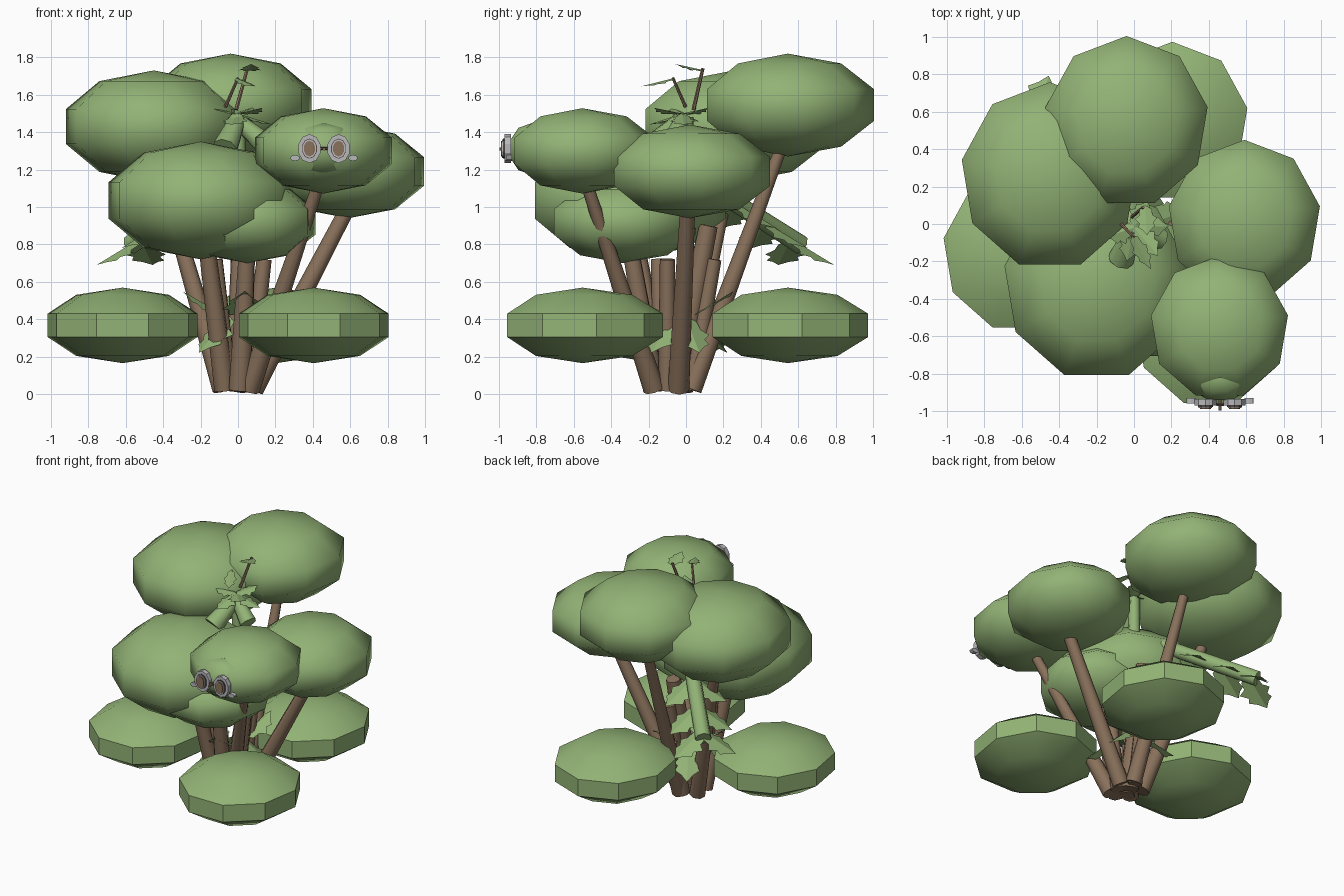
import bpy, math
from mathutils import Vector, Matrix

if "Cube" in bpy.data.objects:
    bpy.data.objects.remove(bpy.data.objects["Cube"])


def material(name, rgb):
    m = bpy.data.materials.new(name)
    m.diffuse_color = (*rgb, 1)
    m.use_nodes = True
    m.node_tree.nodes["Principled BSDF"].inputs["Base Color"].default_value = m.diffuse_color
    return m


GREEN = material("leaf green", (0.29, 0.45, 0.18))
BROWN = material("bark brown", (0.25, 0.165, 0.105))
GRAY = material("frame gray", (0.48, 0.48, 0.50))
DARK = material("dark trim", (0.10, 0.07, 0.06))


def finish(name, mat, angle=None):
    ob = bpy.context.object
    ob.name = name
    ob.data.materials.append(mat)
    if angle:
        bpy.ops.object.shade_smooth_by_angle(angle=angle)
    return ob


def blob(name, center, size, angle):
    # nine-sided, five-ring ball; size x and y give the radius of its widest ring
    bpy.ops.mesh.primitive_uv_sphere_add(segments=9, ring_count=5, radius=1, location=center)
    ob = bpy.context.object
    k = 1 / math.sin(math.radians(72))
    ob.data.transform(Matrix.Diagonal((size[0] * k, size[1] * k, size[2], 1)))
    # keep one corner on +x
    return finish(name, GREEN, angle)


def tube(name, a, b, r1, r2, mat, sides=8):
    a, b = Vector(a), Vector(b)
    d = b - a
    bpy.ops.mesh.primitive_cone_add(vertices=sides, radius1=r1, radius2=r2, depth=d.length,
                                    location=(a + b) / 2,
                                    rotation=d.to_track_quat('Z', 'Y').to_euler())
    return finish(name, mat, math.radians(50))


# jagged half outline: along the length, across the width
HALF = [(0.12, 0.55), (0.32, 0.60), (0.42, 1.0), (0.58, 0.62), (0.70, 0.75), (0.82, 0.36)]


def leaf(name, base, tip, width, up=(0, 0, 1)):
    # folded leaf with a raised midrib
    base, tip = Vector(base), Vector(tip)
    d = tip - base
    side = d.cross(Vector(up)).normalized() * width / 2
    nrm = side.cross(d).normalized() * width * 0.12
    verts = [base, tip]
    faces = []
    for s in (1, -1):
        n = len(verts)
        verts += [base + d * t + side * w * s - nrm * w for t, w in HALF]
        face = [0, *range(n, n + len(HALF)), 1]
        faces.append(face if s < 0 else face[::-1])
    me = bpy.data.meshes.new(name)
    me.from_pydata(verts, [], faces)
    ob = bpy.data.objects.new(name, me)
    bpy.context.collection.objects.link(ob)
    me.materials.append(GREEN)


# foliage pads: centre and half sizes
PADS = [
    ("back_canopy", (-0.04, 0.545, 1.545), (0.44, 0.46, 0.275)),
    ("left_canopy", (-0.45, 0.255, 1.43), (0.478, 0.503, 0.30)),
    ("front_left_canopy", (-0.20, -0.315, 1.035), (0.50, 0.525, 0.315)),
    ("face_canopy", (0.457, -0.555, 1.30), (0.372, 0.385, 0.228)),
    ("right_canopy", (0.59, 0.02, 1.19), (0.41, 0.43, 0.25)),
    ("inner_canopy", (0.05, -0.34, 0.92), (0.37, 0.39, 0.22)),
]
for name, c, s in PADS:
    blob(name, c, s, math.radians(60))
for name, x, y in (("front", 0.405, -0.553), ("left", -0.617, -0.15), ("back", 0.205, 0.545)):
    blob(name + "_low_pad", (x, y, 0.367), (0.407, 0.429, 0.202), math.radians(38))

# branches fanning out from the base
BRANCHES = [
    ((0.03, 0.03), (-0.02, 0.51, 1.32), 0.055, 0.032),
    ((-0.08, -0.02), (-0.42, 0.24, 1.20), 0.058, 0.035),
    ((-0.07, -0.12), (-0.17, -0.27, 0.82), 0.058, 0.045),
    ((0.06, -0.17), (0.43, -0.53, 1.12), 0.058, 0.032),
    ((0.08, -0.04), (0.60, 0.01, 1.02), 0.058, 0.04),
    ((0.01, -0.17), (0.05, -0.30, 0.80), 0.062, 0.045),
    ((0.0, -0.06), (0.02, 0.12, 0.90), 0.07, 0.05),
]
for i, ((x, y), end, r1, r2) in enumerate(BRANCHES):
    tube(f"branch_{i + 1}", (x, y, 0.024), end, r1, r2, BROWN)
for i, (x, y) in enumerate(((0.03, 0.15), (-0.12, -0.15), (0.14, -0.1))):
    tube(f"short_branch_{i + 1}", (x * 0.4, y * 0.5 - 0.05, 0.02), (x, y, 0.72), 0.05, 0.04, BROWN)

# leaf rosette around the lower stems
for i in range(7):
    a = math.radians(20 + i * 360 / 7)
    c, s = math.cos(a), math.sin(a)
    leaf(f"rosette_leaf_{i + 1}", (0.07 * c, 0.07 * s - 0.03, 0.42),
         (0.30 * c, 0.30 * s - 0.03, 0.55 if i % 2 else 0.22), 0.22)

# drooping leafy shoot at the back left
start, end = Vector((-0.13, 0.14, 1.10)), Vector((-0.57, 0.61, 0.80))
tube("drooping_shoot", start, end, 0.05, 0.055, GREEN)
for i, t in enumerate((0.25, 0.6, 0.9)):
    p = start.lerp(end, t)
    for s in (1, -1):
        leaf(f"shoot_leaf_{i}_{'left' if s > 0 else 'right'}", p,
             p + Vector((-0.08 - 0.15 * s, 0.08 - 0.15 * s, -0.14)), 0.24)

# upper sprout: green stem, two stubs and a leaf crown
tube("sprout_stem", (0.0, 0.0, 0.85), (0.0, 0.0, 1.48), 0.045, 0.04, GREEN)
tube("sprout_stub_left", (0.0, -0.02, 1.47), (-0.07, -0.19, 1.31), 0.045, 0.07, GREEN)
tube("sprout_stub_right", (0.0, -0.02, 1.46), (0.14, -0.08, 1.34), 0.04, 0.06, GREEN)
for i in range(6):
    a = math.radians(10 + i * 60)
    leaf(f"crown_leaf_{i + 1}", (0.0, -0.02, 1.50),
         (0.17 * math.cos(a) + 0.02, 0.17 * math.sin(a) - 0.04, 1.53 if i % 2 else 1.44), 0.14)
tube("twig_front", (-0.07, 0.0, 1.53), (0.0, -0.07, 1.69), 0.010, 0.008, BROWN, 6)
tube("twig_back", (-0.01, 0.04, 1.52), (0.05, 0.09, 1.74), 0.011, 0.009, BROWN, 6)
leaf("twig_leaf_front", (-0.01, -0.06, 1.69), (0.09, -0.24, 1.645), 0.09)
leaf("twig_leaf_back", (0.06, 0.10, 1.73), (0.07, -0.06, 1.765), 0.12)

# bulging face with round spectacles
bulge = blob("face_bulge", (0.46, -0.82, 1.31), (0.18, 0.13, 0.14), math.radians(60))


def disc(name, x, z, rx, rz, y0, y1, mat):
    bpy.ops.mesh.primitive_cylinder_add(vertices=10, radius=1, depth=1)
    ob = finish(name, mat)
    ob.data.transform(Matrix.Translation((x, (y0 + y1) / 2, z))
                      @ Matrix.Diagonal((rx, y1 - y0, rz, 1))
                      @ Matrix.Rotation(math.pi / 2, 4, 'X'))


for side, s in (("left", -1), ("right", 1)):
    x = 0.46 + s * 0.078
    disc(side + "_frame", x, 1.312, 0.062, 0.077, -0.97, -0.935, GRAY)
    disc(side + "_rim", x, 1.312, 0.042, 0.054, -0.978, -0.968, DARK)
    disc(side + "_inner_ring", x, 1.312, 0.038, 0.050, -0.984, -0.976, GRAY)
    disc(side + "_lens", x, 1.312, 0.031, 0.042, -0.99, -0.982, BROWN)
    disc(side + "_hinge", 0.46 + s * 0.155, 1.262, 0.026, 0.016, -0.96, -0.93, GRAY)
tube("bridge", (0.44, -0.965, 1.312), (0.48, -0.965, 1.312), 0.008, 0.008, DARK, 6)
tube("nose_peg", (0.46, -0.93, 1.31), (0.46, -0.997, 1.31), 0.009, 0.009, BROWN, 6)
